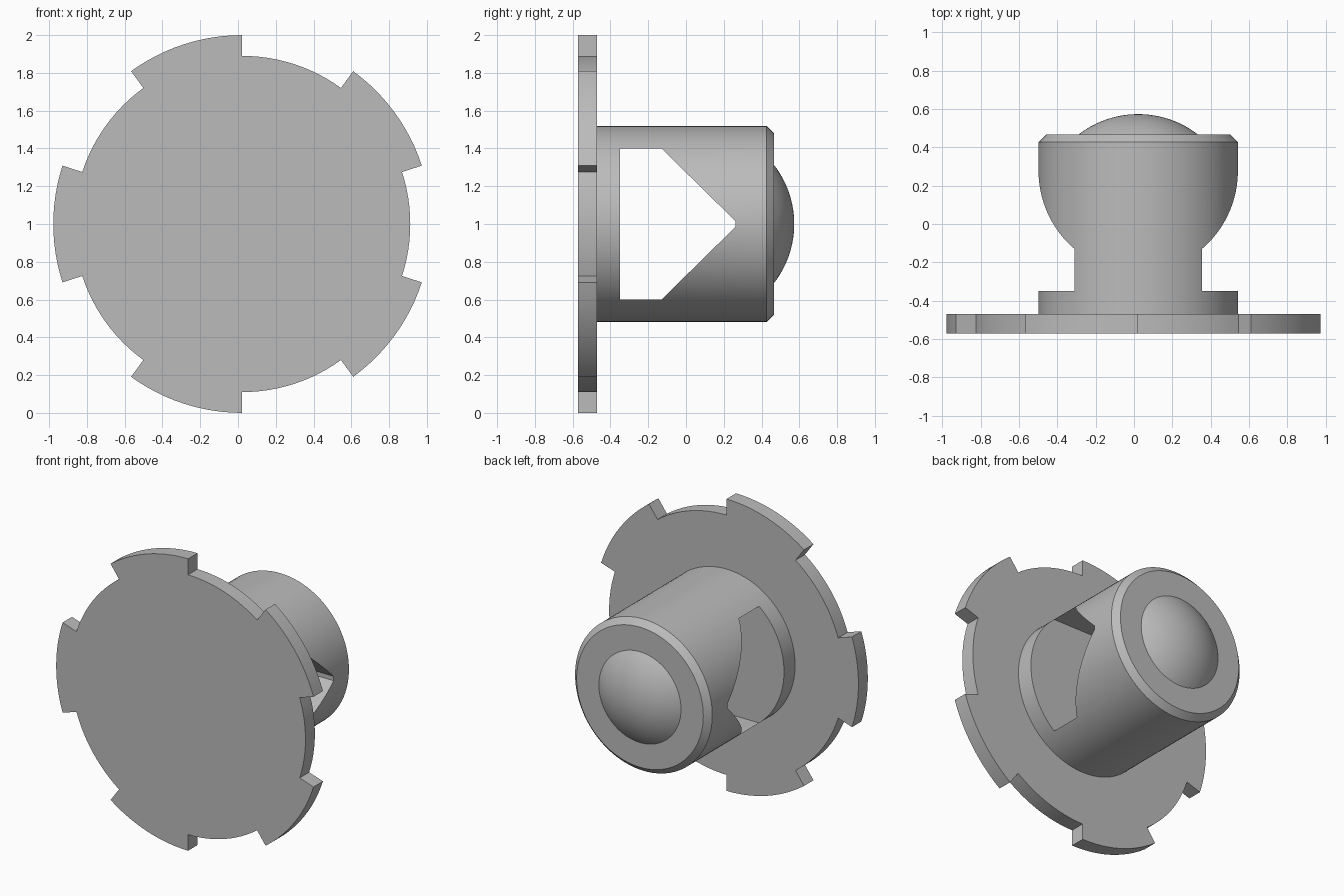
import bpy, bmesh
from math import sin, cos, pi, radians, asin
from mathutils import Vector

if "Cube" in bpy.data.objects:
    bpy.data.objects.remove(bpy.data.objects["Cube"], do_unlink=True)

CX, CZ = 0.022, 1.0          # axis of the part, running along y
FRONT, BACK, END = -0.572, -0.47, 0.467

grey = bpy.data.materials.new("plain_grey")
grey.use_nodes = True
grey.diffuse_color = (0.5, 0.5, 0.5, 1)
grey.node_tree.nodes["Principled BSDF"].inputs["Base Color"].default_value = (0.5, 0.5, 0.5, 1)


def finish(bm, name):
    bmesh.ops.recalc_face_normals(bm, faces=bm.faces)
    mesh = bpy.data.meshes.new(name)
    bm.to_mesh(mesh)
    bm.free()
    mesh.materials.append(grey)
    obj = bpy.data.objects.new(name, mesh)
    bpy.context.collection.objects.link(obj)
    return obj


def prism(name, outline, push):
    """Extrude a closed outline of points along a vector."""
    bm = bmesh.new()
    face = bm.faces.new([bm.verts.new(p) for p in outline])
    new = bmesh.ops.extrude_face_region(bm, geom=[face])["geom"]
    bmesh.ops.translate(bm, vec=push, verts=[v for v in new if isinstance(v, bmesh.types.BMVert)])
    return finish(bm, name)


def lathe(name, profile, steps=96):
    """Turn (radius, y) points about the part's axis."""
    bm = bmesh.new()
    verts = [bm.verts.new((CX + r, y, CZ)) for r, y in profile]
    edges = [bm.edges.new(pair) for pair in zip(verts, verts[1:])]
    bmesh.ops.spin(bm, geom=verts + edges, cent=(CX, 0, CZ), axis=(0, 1, 0),
                   angle=2 * pi, steps=steps)
    bmesh.ops.remove_doubles(bm, verts=bm.verts, dist=0.0001)
    # Close any open ends with flat caps
    bmesh.ops.holes_fill(bm, edges=[e for e in bm.edges if e.is_boundary], sides=0)
    return finish(bm, name)


def shade(obj):
    bpy.ops.object.select_all(action="DESELECT")
    obj.select_set(True)
    bpy.context.view_layer.objects.active = obj
    bpy.ops.object.shade_smooth_by_angle(angle=radians(25))


# Flange: ten equal arcs alternating between the tooth and root radius
rim = []
for k in range(10):
    radius = 1.0 if k % 2 == 0 else 0.89
    for i in range(13):
        a = radians(90 + 36 * k + 3 * i)
        rim.append((CX + radius * cos(a), FRONT, CZ + radius * sin(a)))
flange = prism("toothed_flange", rim, Vector((0, BACK - FRONT, 0)))

# Barrel with a chamfered end
barrel = lathe("barrel", [(0.52, BACK - 0.03), (0.52, END - 0.04), (0.48, END)])

# Sideways through-window with a pointed end
half = [(-0.35, 0.4), (-0.13, 0.4), (0.262, 0.015)]
window = half + [(y, -h) for y, h in reversed(half)]
cutter = prism("window_cutter", [(-1, y, CZ + h) for y, h in window], Vector((2, 0, 0)))
cutter.hide_render = True
cut = barrel.modifiers.new("window", "BOOLEAN")
cut.operation, cut.solver, cut.object = "DIFFERENCE", "EXACT", cutter
bpy.ops.object.select_all(action="DESELECT")
barrel.select_set(True)
bpy.context.view_layer.objects.active = barrel
bpy.ops.object.modifier_apply(modifier=cut.name)
bpy.data.objects.remove(cutter, do_unlink=True)

# Shallow spherical dome on the barrel end
BALL = 0.51
TIP = 0.573
spread = asin(0.312 / BALL)
arc = [(BALL * sin(spread * i / 12), TIP - BALL + BALL * cos(spread * i / 12)) for i in range(13)]
dome = lathe("end_dome", arc + [(arc[-1][0], END - 0.02)])

for part in (flange, barrel, dome):
    shade(part)
